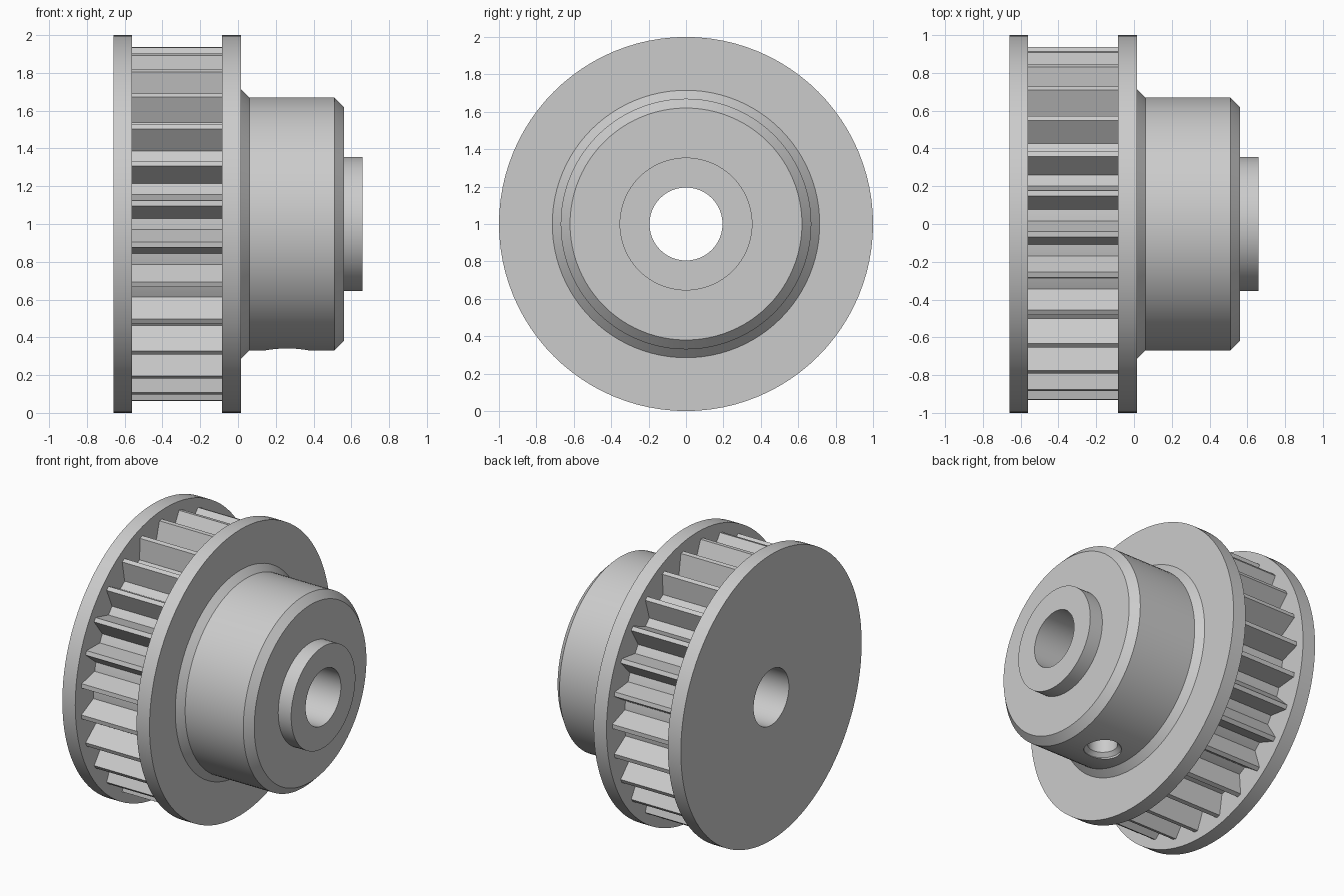
import bpy, bmesh
from math import sin, cos, pi, radians

if "Cube" in bpy.data.objects:
    bpy.data.objects.remove(bpy.data.objects["Cube"])

AXIS_Z = 1.0      # height of the pulley axis
SEGMENTS = 96
TEETH = 27


def finish(bm, name):
    bmesh.ops.recalc_face_normals(bm, faces=bm.faces)
    mesh = bpy.data.meshes.new(name)
    bm.to_mesh(mesh)
    bm.free()
    obj = bpy.data.objects.new(name, mesh)
    bpy.context.collection.objects.link(obj)
    return obj


def lathe(name, profile, place, segments, closed):
    """Revolve (along, radius) points; closed loops the profile, else cap the ends."""
    bm = bmesh.new()
    rings = [[bm.verts.new(place(d, r, 2 * pi * i / segments)) for i in range(segments)]
             for d, r in profile]
    pairs = list(zip(rings, rings[1:]))
    if closed:
        pairs.append((rings[-1], rings[0]))
    else:
        bm.faces.new(rings[0])
        bm.faces.new(rings[-1])
    for a, b in pairs:
        for i in range(segments):
            j = (i + 1) % segments
            bm.faces.new((a[i], a[j], b[j], b[i]))
    return finish(bm, name)


def around_x(d, r, a):
    return (d, r * cos(a), AXIS_Z + r * sin(a))


def around_screw(d, r, a):
    return (0.26 + r * cos(a), r * sin(a), d)


def smooth(obj):
    bpy.ops.object.select_all(action='DESELECT')
    obj.select_set(True)
    bpy.context.view_layer.objects.active = obj
    bpy.ops.object.shade_smooth_by_angle(angle=radians(25))


# Pulley body: two flanges, tooth core, chamfered hub, end boss and bore
body = lathe("pulley_body", [
    (-0.66, 0.195), (-0.66, 1.0), (-0.56, 1.0), (-0.56, 0.80),
    (-0.085, 0.80), (-0.085, 1.0), (0.015, 1.0), (0.015, 0.715),
    (0.06, 0.67), (0.51, 0.67), (0.56, 0.62), (0.56, 0.355),
    (0.66, 0.355), (0.66, 0.195)], around_x, SEGMENTS, True)

# Set screw hole with a small countersink, drilled up from below into the bore
cutter = lathe("screw_hole_cutter", [
    (0.20, 0.12), (0.345, 0.12), (0.37, 0.095), (0.95, 0.095)],
    around_screw, 48, False)
cutter.hide_render = True
cut = body.modifiers.new("screw_hole", 'BOOLEAN')
cut.operation = 'DIFFERENCE'
cut.solver = 'EXACT'
cut.object = cutter
bpy.context.view_layer.objects.active = body
body.select_set(True)
bpy.ops.object.modifier_apply(modifier=cut.name)
bpy.data.objects.remove(cutter, do_unlink=True)
smooth(body)

# Belt teeth: narrow-tipped wedges, ends sunk slightly into the flanges
bm = bmesh.new()
section = [(0.77, -4.5), (0.80, -4.5), (0.937, -0.9),
           (0.937, 0.9), (0.80, 4.5), (0.77, 4.5)]
for k in range(TEETH):
    ends = [[bm.verts.new(around_x(x, r, radians(deg + 360 * k / TEETH)))
             for r, deg in section] for x in (-0.565, -0.08)]
    bm.faces.new(ends[0])
    bm.faces.new(ends[1])
    for i in range(len(section)):
        j = (i + 1) % len(section)
        bm.faces.new((ends[0][i], ends[0][j], ends[1][j], ends[1][i]))
finish(bm, "belt_teeth")
